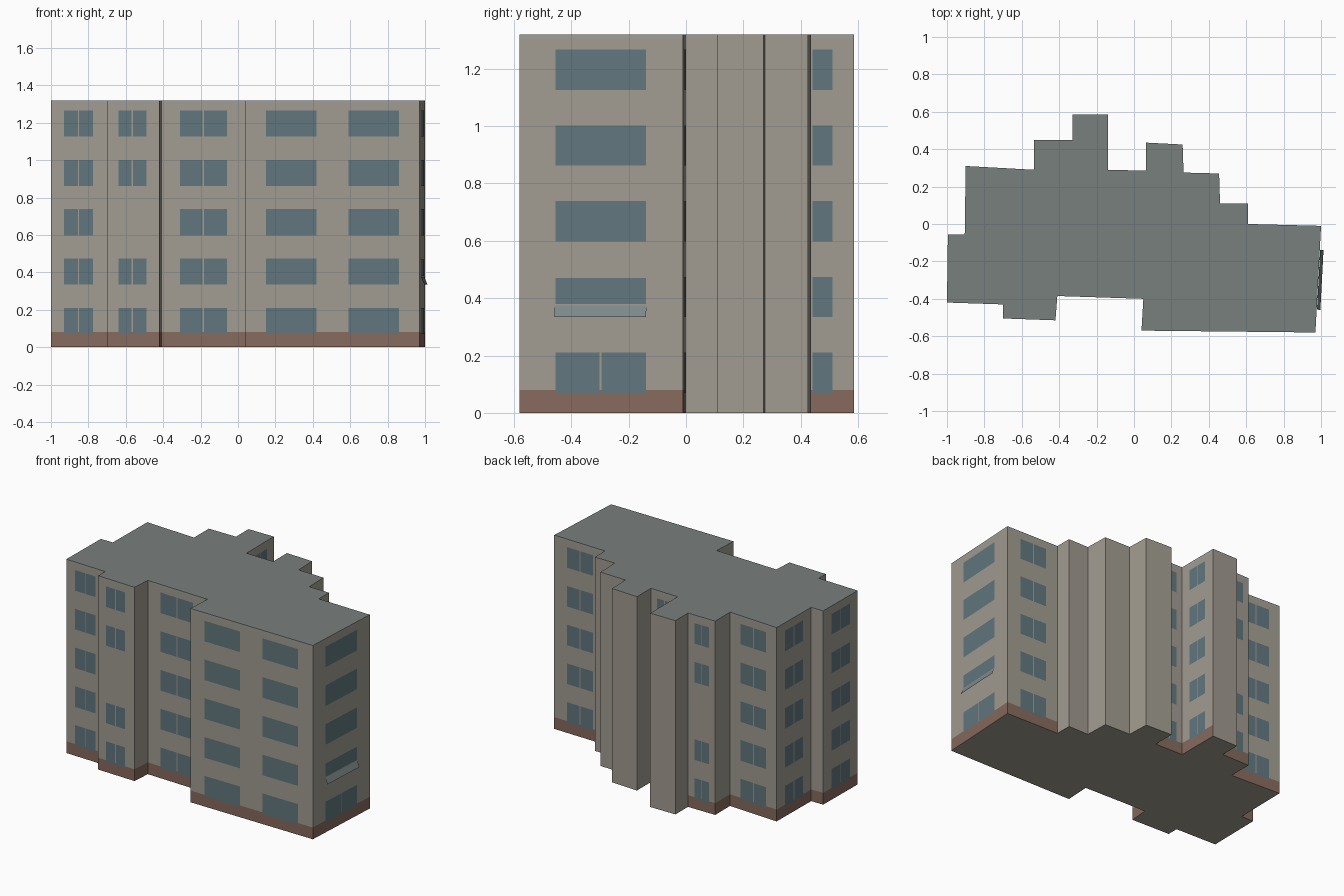
import bpy, bmesh
from mathutils import Vector

if "Cube" in bpy.data.objects:
    bpy.data.objects.remove(bpy.data.objects["Cube"])

HEIGHT, PLINTH, TRIM = 1.32, 0.08, 1.305

# Footprint, counter-clockwise from the front left corner
PLAN = [(-1, -.42), (-.70, -.43), (-.70, -.505), (-.42, -.515), (-.41, -.385),
        (.05, -.40), (.04, -.57), (.97, -.58), (1, -.01), (.61, 0), (.61, .11),
        (.46, .11), (.455, .27), (.265, .275), (.26, .425), (.065, .435),
        (.065, .285), (-.14, .29), (-.14, .585), (-.33, .585), (-.33, .45),
        (-.535, .45), (-.535, .29), (-.90, .31), (-.905, -.055), (-.995, -.055)]
COUNT = len(PLAN)
BLANK = {9, 10, 11, 12, 13, 14, 15, 18, 19}   # walls without plinth or windows


def material(name, color):
    m = bpy.data.materials.new(name)
    m.diffuse_color = (*color, 1)
    m.use_nodes = True
    m.node_tree.nodes["Principled BSDF"].inputs["Base Color"].default_value = m.diffuse_color
    return m


WALL = material("render_wall", (.36, .335, .285))
BRICK = material("brick", (.24, .145, .11))
GLASS = material("glass", (.12, .185, .21))
ROOF = material("roof_grey", (.19, .215, .205))
COPING = material("coping_grey", (.34, .35, .33))
PANE = material("pale_glass", (.20, .25, .25))


def make(name, faces, mat):
    bm = bmesh.new()
    for f in faces:
        bm.faces.new([bm.verts.new(v) for v in f])
    bmesh.ops.remove_doubles(bm, verts=bm.verts, dist=1e-5)
    me = bpy.data.meshes.new(name)
    bm.to_mesh(me)
    bm.free()
    me.materials.append(mat)
    ob = bpy.data.objects.new(name, me)
    bpy.context.collection.objects.link(ob)
    return ob


def panel(edge, z0, z1, a=None, b=None, out0=0, out1=0):
    """Upright quad on one wall; a..b are x or y along the wall."""
    p = Vector((*PLAN[edge], 0))
    q = Vector((*PLAN[(edge + 1) % COUNT], 0))
    d = q - p
    n = Vector((d.y, -d.x, 0)).normalized()
    axis = 0 if abs(d.x) > abs(d.y) else 1
    t0, t1 = 0, 1
    if a is not None:
        t0, t1 = sorted(((a - p[axis]) / d[axis], (b - p[axis]) / d[axis]))
    lo, hi = p + d * t0, p + d * t1
    up0, up1 = Vector((0, 0, z0)), Vector((0, 0, z1))
    return [lo + n * out0 + up0, hi + n * out0 + up0,
            hi + n * out1 + up1, lo + n * out1 + up1]


# Shell: walls, brick plinth, coping strip, roof and underside
dressed = [e for e in range(COUNT) if e not in BLANK]
make("walls", [panel(e, PLINTH, TRIM) for e in dressed]
     + [panel(e, 0, HEIGHT) for e in sorted(BLANK)], WALL)
make("plinth", [panel(e, 0, PLINTH) for e in dressed], BRICK)
make("coping", [panel(e, TRIM, HEIGHT) for e in dressed], COPING)
make("roof", [[(x, y, HEIGHT) for x, y in PLAN]], ROOF)
make("underside", [[(x, y, 0) for x, y in reversed(PLAN)]], WALL)

# Window columns: name, wall, start, end, panes, floors left out
COLUMNS = [
    ("front_left", 0, -.93, -.775, 2, ()),
    ("front_bay", 2, -.64, -.49, 2, (2,)),
    ("front_recess", 4, -.31, -.06, 2, ()),
    ("front_wing_a", 6, .15, .42, 1, ()),
    ("front_wing_b", 6, .59, .86, 1, ()),
    ("right_end", 7, -.455, -.14, 1, (0, 1)),
    ("back_right", 8, .70, .90, 2, ()),
    ("back_recess", 16, -.095, .015, 2, ()),
    ("stair_side", 17, .365, .51, 2, ()),
    ("back_step", 20, -.49, -.38, 2, (2,)),
    ("back_left", 22, -.82, -.62, 2, ()),
    ("left_back", 23, .035, .225, 2, ()),
    ("left_front", 25, -.335, -.14, 2, ()),
]
OUT, GAP = .002, .007


def panes(edge, a, b, n, z0, z1):
    w = (b - a - GAP * (n - 1)) / n
    return [panel(edge, z0, z1, a + i * (w + GAP), a + i * (w + GAP) + w, OUT, OUT)
            for i in range(n)]


for name, edge, a, b, n, skip in COLUMNS:
    faces = []
    for floor in range(5):
        if floor not in skip:
            z = .07 + .264 * floor
            faces += panes(edge, a, b, n, z, z + .14)
    make(name + "_windows", faces, GLASS)

# Right end: double window at ground level, tilted lower pane on the next floor
make("right_end_lower_windows", panes(7, -.455, -.14, 2, .07, .21)
     + panes(7, -.455, -.14, 1, .38, .47), GLASS)
make("tilted_pane", [panel(7, .335, .375, -.458, -.138, .02, OUT)], PANE)
